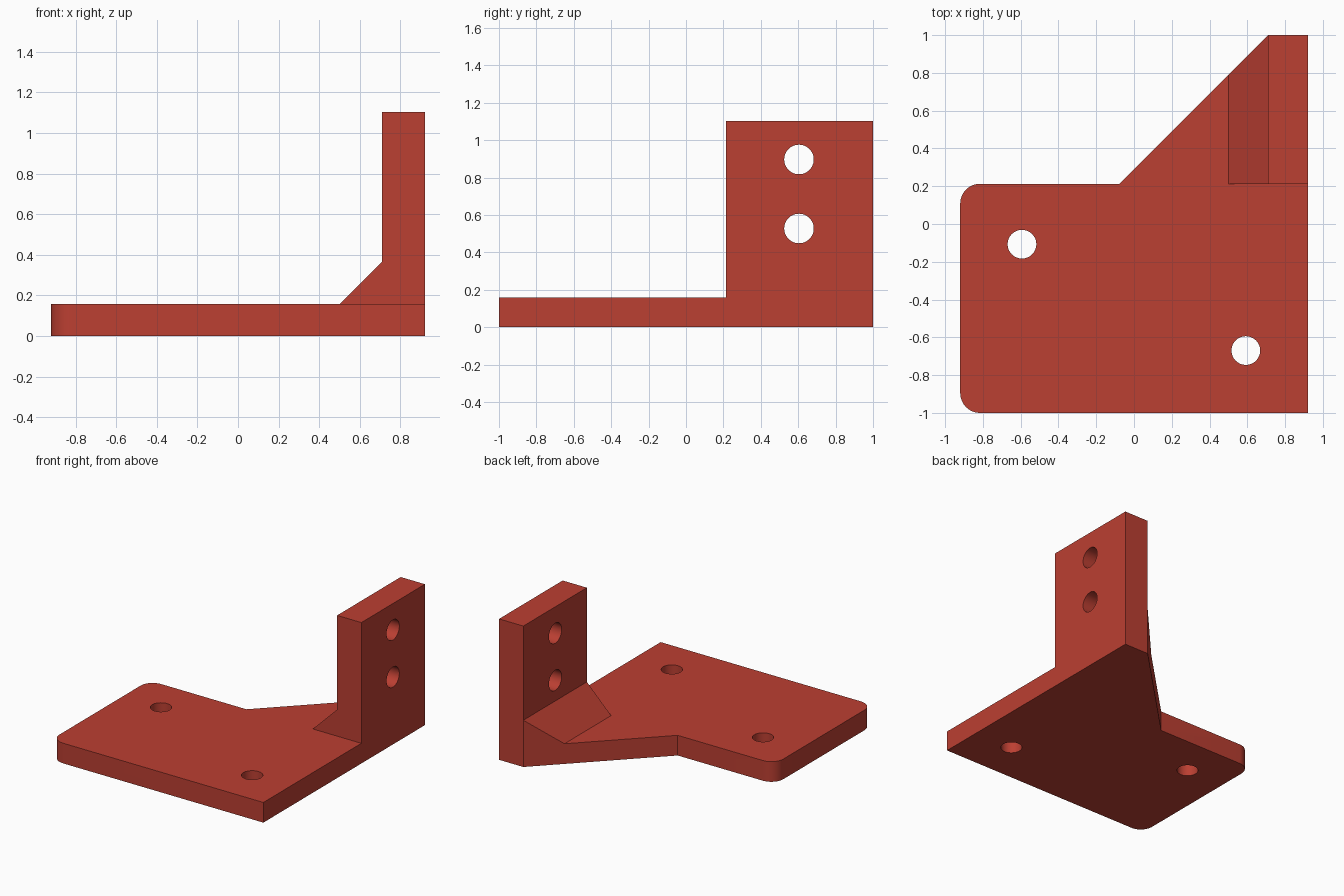
import bpy, bmesh, math
from mathutils import Vector

if "Cube" in bpy.data.objects:
    bpy.data.objects.remove(bpy.data.objects["Cube"])

red = bpy.data.materials.new("brick_red")
red.diffuse_color = (0.50, 0.05, 0.032, 1)
red.use_nodes = True
red.node_tree.nodes["Principled BSDF"].inputs["Base Color"].default_value = red.diffuse_color


def prism(name, points, direction):
    """Extrude a closed 3D outline along a direction."""
    bm = bmesh.new()
    face = bm.faces.new([bm.verts.new(p) for p in points])
    out = bmesh.ops.extrude_face_region(bm, geom=[face])
    verts = [v for v in out["geom"] if isinstance(v, bmesh.types.BMVert)]
    bmesh.ops.translate(bm, verts=verts, vec=Vector(direction))
    bmesh.ops.recalc_face_normals(bm, faces=bm.faces)
    mesh = bpy.data.meshes.new(name)
    bm.to_mesh(mesh)
    bm.free()
    mesh.materials.append(red)
    obj = bpy.data.objects.new(name, mesh)
    bpy.context.collection.objects.link(obj)
    return obj


def cut(target, cutter):
    mod = target.modifiers.new(cutter.name, 'BOOLEAN')
    mod.operation = 'DIFFERENCE'
    mod.solver = 'EXACT'
    mod.object = cutter
    bpy.context.view_layer.objects.active = target
    bpy.ops.object.modifier_apply(modifier=mod.name)
    bpy.data.objects.remove(cutter)


def arc(cx, cy, r, start, end, steps):
    return [(cx + r * math.cos(math.radians(a)), cy + r * math.sin(math.radians(a)))
            for a in (start + (end - start) * i / steps for i in range(steps + 1))]


W, STEP, THICK, TOP = 0.92, 0.213, 0.158, 1.104
R = 0.105

# Plan outline with two rounded left corners and a slanted rear edge
plan = arc(-W + R, STEP - R, R, 90, 180, 12) + arc(-W + R, -1 + R, R, 180, 270, 12)
plan += [(W, -1), (W, 1), (0.71, 1), (-0.077, STEP)]
bracket = prism("bracket", [(x, y, 0) for x, y in plan], (0, 0, TOP))

# Space above the front of the plate
cut(bracket, prism("front_space",
                   [(-2, -2, THICK), (2, -2, THICK), (2, STEP, THICK), (-2, STEP, THICK)],
                   (0, 0, 2)))

# Space beside the upright, leaving the sloped fillet at its foot
side = [(-2, THICK), (0.5, THICK), (0.71, 0.366), (0.71, 2), (-2, 2)]
cut(bracket, prism("side_space", [(x, -2, z) for x, z in side], (0, 4, 0)))

# Bolt holes through the plate
for x, y in ((-0.593, -0.107), (0.592, -0.67)):
    ring = arc(x, y, 0.076, 0, 360, 48)[:-1]
    cut(bracket, prism("plate_hole", [(a, b, -0.5) for a, b in ring], (0, 0, 1)))

# Bolt holes through the upright
for z in (0.897, 0.528):
    ring = arc(0.604, z, 0.079, 0, 360, 48)[:-1]
    cut(bracket, prism("upright_hole", [(0.4, a, b) for a, b in ring], (1, 0, 0)))

# Smooth the rounded corners and bores, keep the edges crisp
bpy.ops.object.select_all(action='DESELECT')
bracket.select_set(True)
bpy.context.view_layer.objects.active = bracket
bpy.ops.object.shade_smooth_by_angle(angle=math.radians(30))
